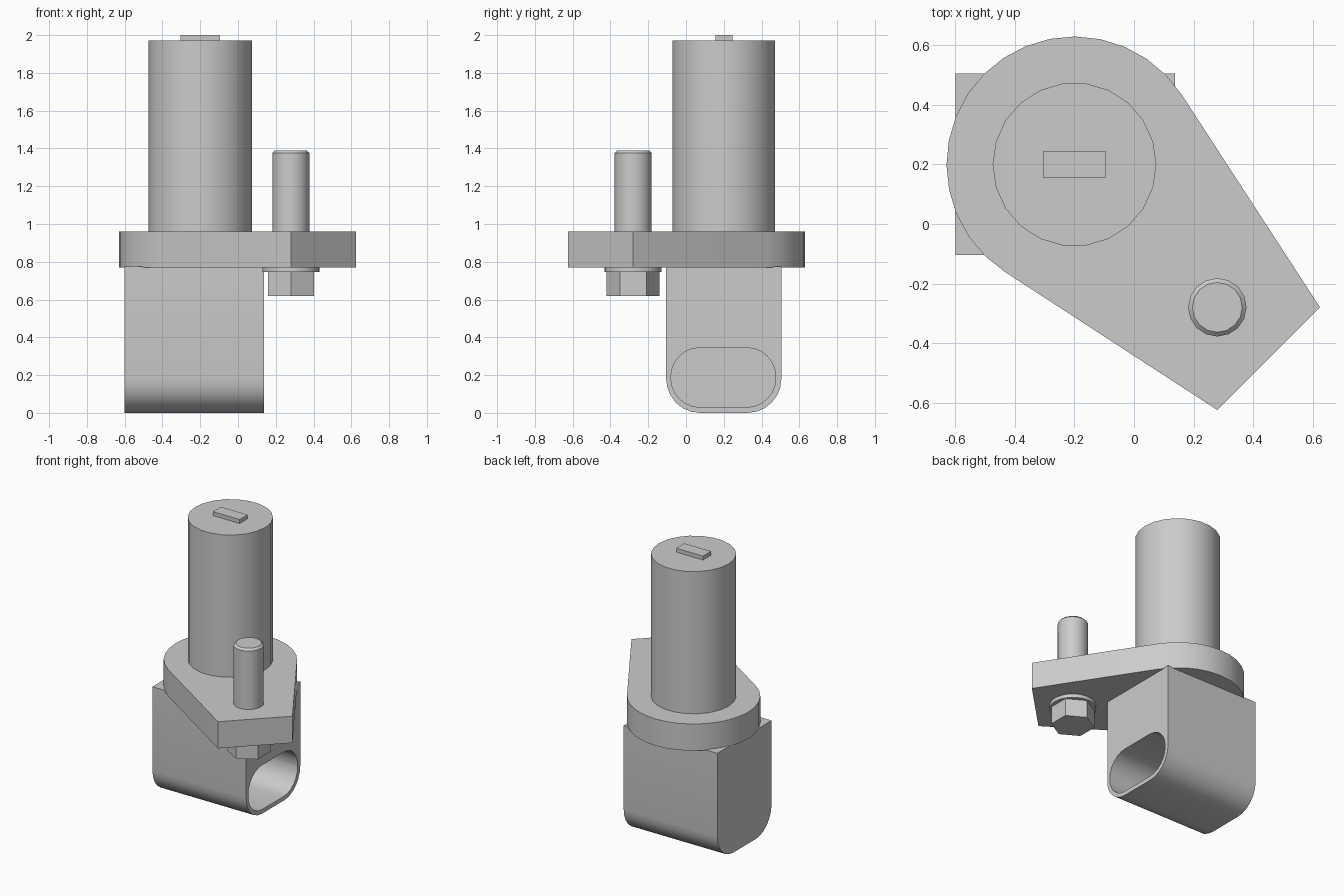
import bpy
import bmesh
from math import acos, atan2, cos, sin, pi, radians, hypot
from mathutils import Vector

cube = bpy.data.objects.get("Cube")
if cube:
    bpy.data.objects.remove(cube, do_unlink=True)

grey = bpy.data.materials.new("plain grey")
grey.use_nodes = True
colour = (0.6, 0.6, 0.6, 1)
grey.diffuse_color = colour
grey.node_tree.nodes["Principled BSDF"].inputs["Base Color"].default_value = colour


def extrude(name, profile, start, end, axis="z", smooth=True):
    """Solid made by sweeping a 2D outline along z (x, y) or x (y, z)."""
    bm = bmesh.new()
    place = (lambda a, b: (a, b, start)) if axis == "z" else (lambda a, b: (start, a, b))
    face = bm.faces.new([bm.verts.new(place(a, b)) for a, b in profile])
    moved = bmesh.ops.extrude_face_region(bm, geom=[face])["geom"]
    step = Vector((0, 0, end - start)) if axis == "z" else Vector((end - start, 0, 0))
    bmesh.ops.translate(bm, vec=step, verts=[v for v in moved if isinstance(v, bmesh.types.BMVert)])
    bmesh.ops.recalc_face_normals(bm, faces=bm.faces)
    mesh = bpy.data.meshes.new(name)
    bm.to_mesh(mesh)
    bm.free()
    obj = bpy.data.objects.new(name, mesh)
    bpy.context.collection.objects.link(obj)
    mesh.materials.append(grey)
    if smooth:
        shade(obj)
    return obj


def shade(obj):
    bpy.ops.object.select_all(action="DESELECT")
    obj.select_set(True)
    bpy.context.view_layer.objects.active = obj
    bpy.ops.object.shade_smooth_by_angle(angle=radians(32))


def arc(cx, cy, r, a0, a1, steps):
    return [(cx + r * cos(a0 + (a1 - a0) * i / steps),
             cy + r * sin(a0 + (a1 - a0) * i / steps)) for i in range(steps + 1)]


def ring(centre, r, sides, turn=0):
    return arc(*centre, r, turn, turn + 2 * pi, sides)[:-1]


post = (-0.2, 0.2)
bolt = (0.28, -0.28)

# Lower block with rounded bottom edges
y0, y1, r = -0.105, 0.505, 0.18
outline = ([(y0, 0.775), *arc(y0 + r, r, r, pi, 1.5 * pi, 6)]
           + [*arc(y1 - r, r, r, 1.5 * pi, 2 * pi, 6), (y1, 0.775)])
block = extrude("lower_block", outline, -0.6, 0.137, "x", smooth=False)

# Blind oblong socket cut into the side of the block
h0, h1, low, high = -0.08, 0.475, 0.03, 0.345
r = (high - low) / 2 - 0.004
corners = [(h1 - r, high - r), (h0 + r, high - r), (h0 + r, low + r), (h1 - r, low + r)]
slot = [p for i, c in enumerate(corners) for p in arc(*c, r, i * pi / 2, (i + 1) * pi / 2, 6)]
cutter = extrude("socket_cutter", slot, -0.56, 0.25, "x", smooth=False)
cutter.hide_render = True
cut = block.modifiers.new("socket", "BOOLEAN")
cut.object = cutter
cut.solver = "EXACT"
bpy.context.view_layer.objects.active = block
bpy.ops.object.modifier_apply(modifier=cut.name)
bpy.data.objects.remove(cutter, do_unlink=True)
shade(block)

# Teardrop plate: round around the post, straight tangents to the square tip
R = 0.43
tip_a, tip_b = (0.625, -0.28), (0.28, -0.625)


def tangent_angle(tip, side):
    dx, dy = tip[0] - post[0], tip[1] - post[1]
    return atan2(dy, dx) + side * acos(R / hypot(dx, dy))


start = tangent_angle(tip_a, 1)
end = tangent_angle(tip_b, -1) % (2 * pi)
extrude("mounting_plate", arc(*post, R, start, end, 18) + [tip_b, tip_a], 0.77, 0.96)

# Main post and its raised key
extrude("main_post", ring(post, 0.275, 22), 0.95, 1.972)
extrude("top_key", [(-0.305, 0.155), (-0.095, 0.155), (-0.095, 0.245), (-0.305, 0.245)],
        1.96, 2.0, smooth=False)

# Bolt: chamfered shank, washer and hexagonal head
shank = extrude("bolt_shank", ring(bolt, 0.098, 16), 0.76, 1.39, smooth=False)
bm = bmesh.new()
bm.from_mesh(shank.data)
rim = [e for e in bm.edges if all(v.co.z > 1.38 for v in e.verts)]
bmesh.ops.bevel(bm, geom=rim, offset=0.014, segments=1, affect="EDGES")
bm.to_mesh(shank.data)
bm.free()
shade(shank)
extrude("bolt_washer", ring(bolt, 0.151, 24), 0.745, 0.772)
extrude("bolt_head", ring(bolt, 0.141, 6, pi / 2), 0.62, 0.747, smooth=False)
